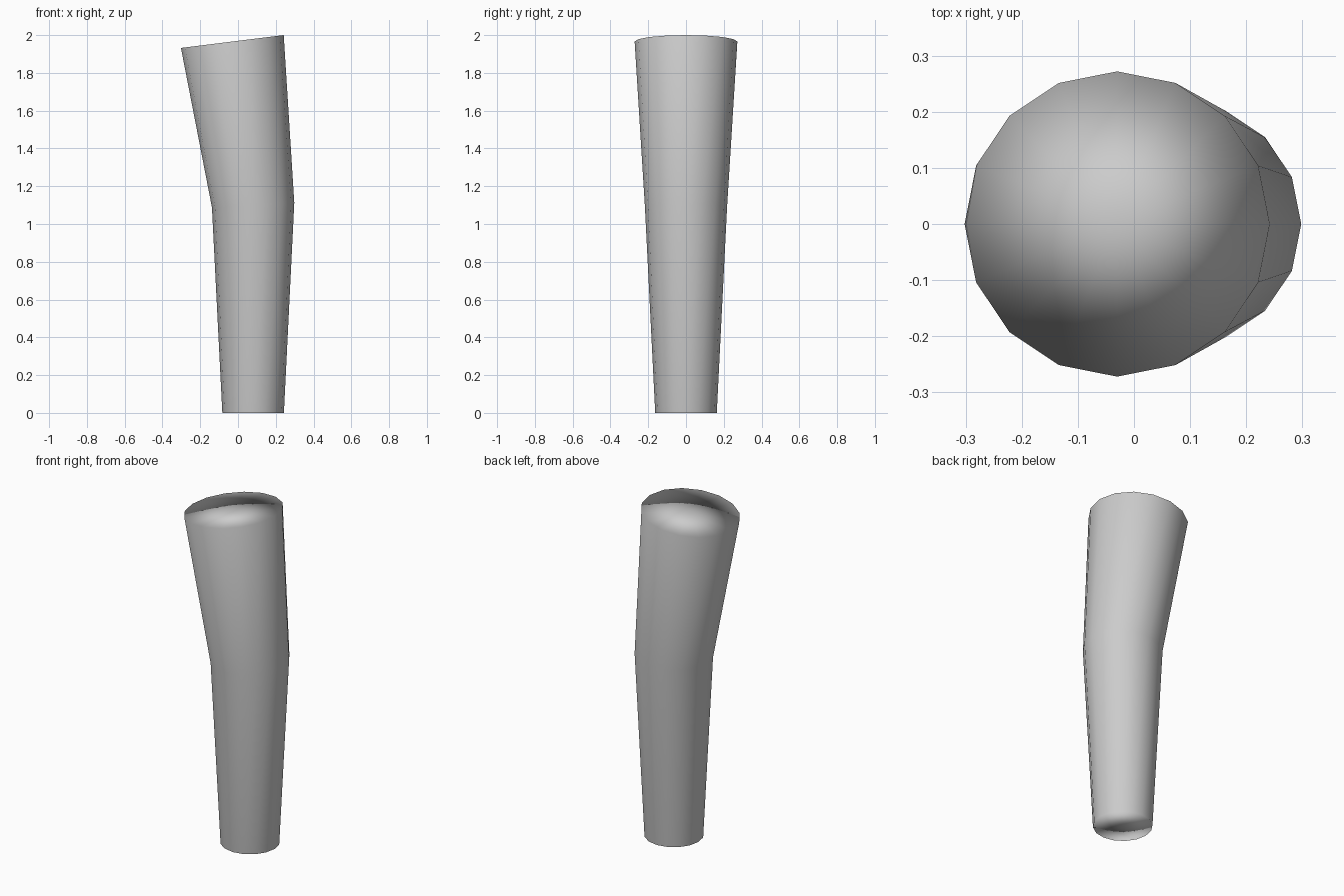
import bpy, bmesh, math
from mathutils import Vector

if "Cube" in bpy.data.objects:
    bpy.data.objects.remove(bpy.data.objects["Cube"])

SIDES = 16
# ring: centre x, centre z, radius, rise across the ring in x (half height)
RINGS = [(0.08, 0.0, 0.163, 0.0),
         (0.08, 1.10, 0.218, 0.012),
         (-0.03, 1.966, 0.272, 0.034)]

bm = bmesh.new()


def ring(cx, cz, r, rise):
    verts = []
    for i in range(SIDES):
        a = 2 * math.pi * i / SIDES
        c = math.cos(a)
        verts.append(bm.verts.new((cx + r * c, r * math.sin(a), cz + rise * c)))
    return verts


# Tapered, bent wall
rings = [ring(*p) for p in RINGS]
for low, high in zip(rings, rings[1:]):
    for i in range(SIDES):
        j = (i + 1) % SIDES
        bm.faces.new((low[i], low[j], high[j], high[i]))

# Fan caps at both ends
for loop, (cx, cz, _, _), flip in ((rings[0], RINGS[0], True), (rings[-1], RINGS[-1], False)):
    centre = bm.verts.new((cx, 0, cz))
    for i in range(SIDES):
        tri = [centre, loop[i], loop[(i + 1) % SIDES]]
        bm.faces.new(tri[::-1] if flip else tri)

bm.normal_update()
for f in bm.faces:
    f.smooth = True

# Soft rounded shading: long wall faces dominate the normals at the rims
bm.verts.index_update()
normals = []
for v in bm.verts:
    n = Vector()
    for f in v.link_faces:
        n += f.normal * f.calc_area()
    normals.append(n.normalized())

mesh = bpy.data.meshes.new("bent_limb")
bm.to_mesh(mesh)
bm.free()
mesh.normals_split_custom_set_from_vertices(normals)

grey = bpy.data.materials.new("light grey")
grey.diffuse_color = (0.6, 0.6, 0.6, 1)
grey.use_nodes = True
grey.node_tree.nodes["Principled BSDF"].inputs["Base Color"].default_value = grey.diffuse_color
mesh.materials.append(grey)
limb = bpy.data.objects.new("bent_limb", mesh)
bpy.context.collection.objects.link(limb)
